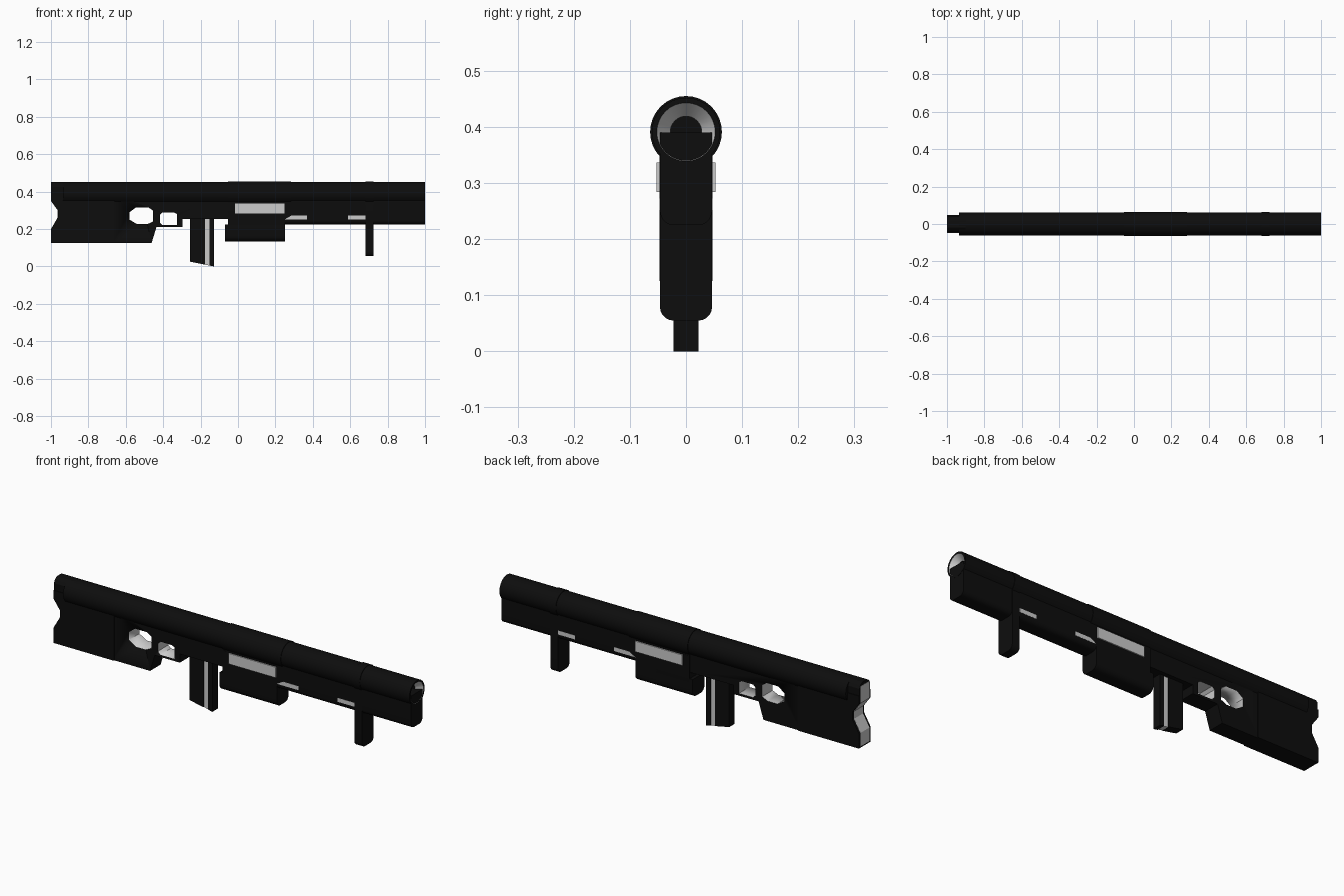
import bpy, bmesh, math

if "Cube" in bpy.data.objects:
    bpy.data.objects.remove(bpy.data.objects["Cube"])


def material(name, value):
    m = bpy.data.materials.new(name)
    m.diffuse_color = (value, value, value, 1)
    m.use_nodes = True
    m.node_tree.nodes["Principled BSDF"].inputs["Base Color"].default_value = m.diffuse_color
    return m


BLACK = material("black", 0.004)
GREY = material("grey", 0.8)
CZ = 0.391  # barrel axis height


def finish(name, bm, mats, smooth=True):
    bmesh.ops.recalc_face_normals(bm, faces=bm.faces)
    me = bpy.data.meshes.new(name)
    bm.to_mesh(me)
    bm.free()
    ob = bpy.data.objects.new(name, me)
    bpy.context.collection.objects.link(ob)
    for m in mats:
        me.materials.append(m)
    if smooth:
        bpy.ops.object.select_all(action='DESELECT')
        ob.select_set(True)
        bpy.context.view_layer.objects.active = ob
        bpy.ops.object.shade_smooth_by_angle(angle=math.radians(30))
    return ob


def prism(name, pts, axis, a, b, mat=BLACK):
    """Extrude (x, z) points along y, or (y, z) points along x."""
    bm = bmesh.new()

    def place(p, t):
        return (p[0], t, p[1]) if axis == 'y' else (t, p[0], p[1])
    f = bm.faces.new([bm.verts.new(place(p, a)) for p in pts])
    ext = bmesh.ops.extrude_face_region(bm, geom=[f])
    d = (0, b - a, 0) if axis == 'y' else (b - a, 0, 0)
    bmesh.ops.translate(bm, vec=d, verts=[v for v in ext["geom"] if isinstance(v, bmesh.types.BMVert)])
    return finish(name, bm, [mat])


def lathe(name, profile, grey_bands=(), n=32):
    """Revolve (x, radius) points around the barrel axis."""
    bm = bmesh.new()
    rings = [[bm.verts.new((x, r * math.cos(2 * math.pi * i / n), CZ + r * math.sin(2 * math.pi * i / n)))
              for i in range(n)] for x, r in profile]
    for k in range(len(rings) - 1):
        for i in range(n):
            j = (i + 1) % n
            f = bm.faces.new((rings[k][i], rings[k][j], rings[k + 1][j], rings[k + 1][i]))
            f.material_index = int(k in grey_bands)
    bm.faces.new(rings[0])
    bm.faces.new(rings[-1])
    return finish(name, bm, [BLACK, GREY])


def u_shape(w, top, bottom, r, n=5):
    """Cross-section with a flat top and rounded lower corners."""
    arc = [(w - r + r * math.cos(t), bottom + r - r * math.sin(t))
           for t in [math.pi / 2 * i / n for i in range(n + 1)]]
    right = [(w, top)] + arc
    return right + [(-y, z) for y, z in reversed(right)]


def rect(x0, x1, z0, z1):
    return [(x0, z0), (x1, z0), (x1, z1), (x0, z1)]


# Barrel with flared grey muzzle, and its collars
lathe("barrel", [(-0.935, 0.061), (1, 0.061), (1, 0.052), (0.97, 0.028), (0.8, 0.028)], {2})
lathe("middle_collar", [(-0.053, 0.064), (0.283, 0.064)])
lathe("front_collar", [(0.683, 0.064), (0.725, 0.064)])

# Rear body: stock neck, trigger guard and receiver, with grey-lined openings
body = prism("rear_body", [(-0.67, 0.125), (-0.462, 0.125), (-0.436, 0.211), (-0.296, 0.211),
                           (-0.296, 0.255), (-0.04, 0.255), (-0.04, 0.39), (-0.67, 0.39)],
             'y', -0.042, 0.042)
holes = {
    "thumb_hole": [(-0.58, 0.25), (-0.54, 0.226), (-0.485, 0.226), (-0.455, 0.24),
                   (-0.455, 0.30), (-0.48, 0.316), (-0.545, 0.316), (-0.58, 0.29)],
    "trigger_hole": [(-0.418, 0.236), (-0.405, 0.222), (-0.325, 0.222), (-0.325, 0.28),
                     (-0.34, 0.288), (-0.405, 0.288), (-0.418, 0.275)],
}
for name, pts in holes.items():
    cutter = prism(name + "_cutter", pts, 'y', -0.1, 0.1, GREY)
    cutter.hide_render = True
    mod = body.modifiers.new(name, 'BOOLEAN')
    mod.operation = 'DIFFERENCE'
    mod.solver = 'EXACT'
    mod.material_mode = 'TRANSFER'
    mod.object = cutter
    bpy.context.view_layer.objects.active = body
    bpy.ops.object.modifier_apply(modifier=mod.name)
    bpy.data.objects.remove(cutter)

# Butt of the stock with notched end and grey pad
notch = [(-0.999, 0.35), (-0.963, 0.3), (-0.963, 0.262), (-0.999, 0.2)]
prism("butt", notch + [(-0.999, 0.125), (-0.66, 0.125), (-0.66, 0.39), (-0.93, 0.39), (-0.999, 0.39)],
      'y', -0.047, 0.047)
half_cap = [(0.043, 0.35), (0.043, 0.425), (0.033, 0.442), (0.018, 0.451)]
prism("butt_cap", half_cap + [(-y, z) for y, z in reversed(half_cap)], 'x', -0.999, -0.9)
prism("butt_pad", [(x - 0.001, z) for x, z in notch] + [(-1, 0.132), (-0.95, 0.132), (-0.95, 0.435), (-1, 0.435)],
      'y', -0.036, 0.036, GREY)

# Forward body under the barrel
prism("fore_body", u_shape(0.046, 0.39, 0.225, 0.024), 'x', -0.053, 0.999)

# Box below the middle collar
prism("middle_box", u_shape(0.047, 0.225, 0.134, 0.028), 'x', -0.07, 0.25)
prism("middle_block", u_shape(0.047, 0.34, 0.2, 0.005), 'x', -0.053, 0.25)

# Grey side windows and slots
for s, side in ((-1, "near"), (1, "far")):
    prism("window_" + side, rect(-0.016, 0.248, 0.284, 0.337), 'y', s * 0.03, s * 0.053, GREY)
    prism("rear_slot_" + side, [(0.25, 0.252), (0.37, 0.252), (0.37, 0.272), (0.285, 0.272)],
          'y', s * 0.03, s * 0.0468, GREY)
    prism("front_slot_" + side, rect(0.588, 0.683, 0.252, 0.272), 'y', s * 0.03, s * 0.0468, GREY)

# Foregrip
prism("foregrip", u_shape(0.0465, 0.39, 0.055, 0.024), 'x', 0.683, 0.725)

# Magazine: two dark halves with a grey strip between
for name, x0, x1, w, mat in (("magazine_rear", -0.257, -0.177, 0.022, BLACK),
                             ("magazine_strip", -0.177, -0.152, 0.019, GREY),
                             ("magazine_front", -0.152, -0.128, 0.022, BLACK)):
    def low(x):
        return 0.0 - (x + 0.128) * 0.2
    prism(name, [(x0, low(x0)), (x1, low(x1)), (x1, 0.28), (x0, 0.28)], 'y', -w, w, mat)
